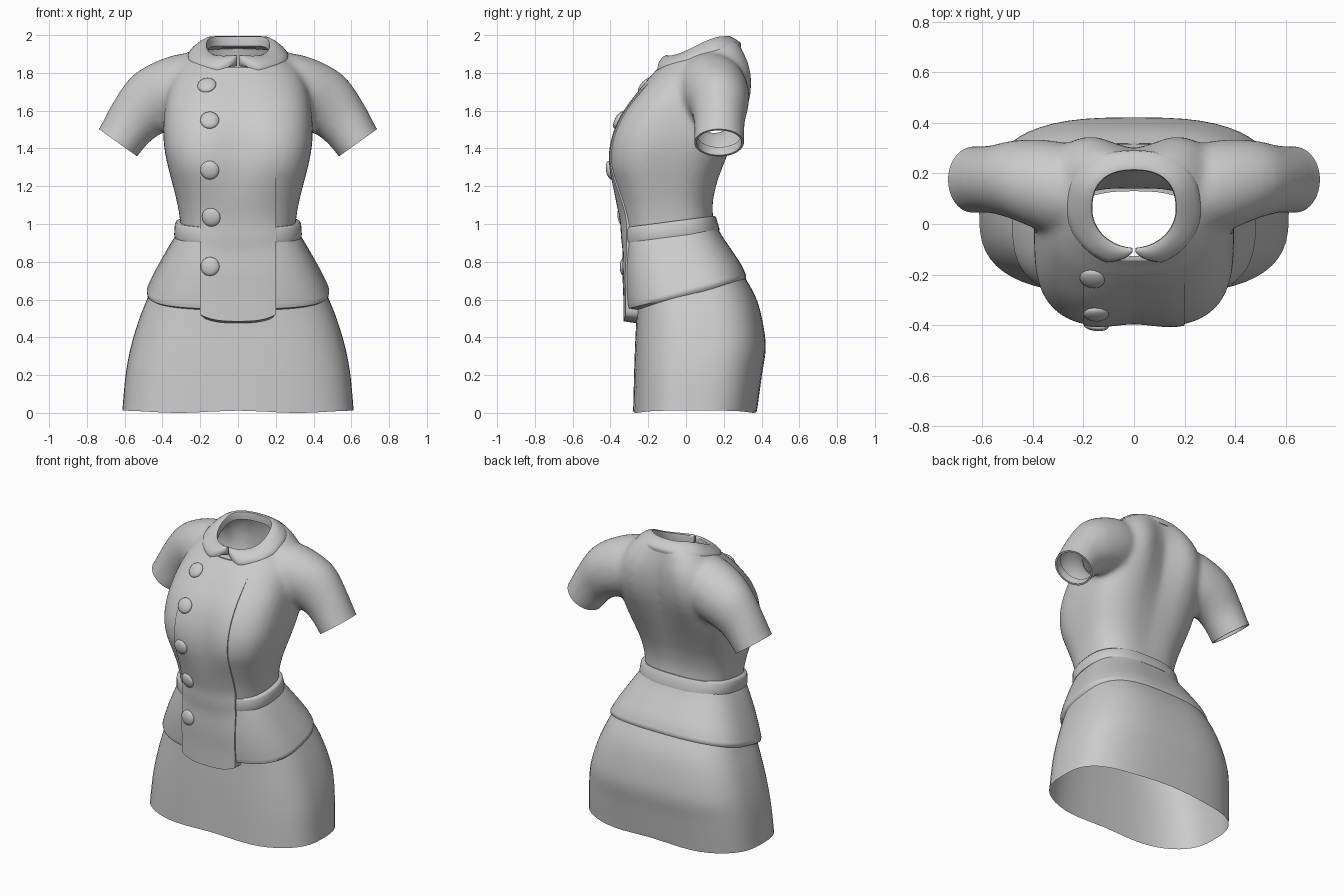
import bpy, bmesh, math
from mathutils import Vector, Matrix
from mathutils.bvhtree import BVHTree

if "Cube" in bpy.data.objects:
    bpy.data.objects.remove(bpy.data.objects["Cube"])

N = 56
cloth = bpy.data.materials.new("grey cloth")
cloth.diffuse_color = (0.6, 0.6, 0.6, 1)
cloth.use_nodes = True
cloth.node_tree.nodes["Principled BSDF"].inputs["Base Color"].default_value = cloth.diffuse_color


def make(name, bm, angle=40, flip_fix=True):
    if flip_fix:
        bmesh.ops.recalc_face_normals(bm, faces=bm.faces[:])
    me = bpy.data.meshes.new(name)
    bm.to_mesh(me)
    bm.free()
    me.materials.append(cloth)
    for p in me.polygons:
        p.use_smooth = True
    me.set_sharp_from_angle(angle=math.radians(angle))
    ob = bpy.data.objects.new(name, me)
    bpy.context.collection.objects.link(ob)
    return ob


def spline(keys, steps=5):
    """Catmull-Rom interpolation of tuples."""
    out = []
    for i in range(len(keys) - 1):
        a, b, c, d = (keys[max(i - 1, 0)], keys[i], keys[i + 1], keys[min(i + 2, len(keys) - 1)])
        for s in range(steps):
            t = s / steps
            out.append([0.5 * (2 * q + (r - p) * t + (2 * p - 5 * q + 4 * r - w) * t * t
                               + (3 * q - p - 3 * r + w) * t ** 3) for p, q, r, w in zip(a, b, c, d)])
    out.append(list(keys[-1]))
    return out


def ring(z, w, yf, yb, tilt=0, bust=0, spine=0, e=2.6):
    """Rounded body section; bust and spine press in the middle of front and back."""
    yc, ry, pts = (yf + yb) / 2, (yb - yf) / 2, []
    for i in range(N):
        t = 2 * math.pi * i / N
        c, s = math.cos(t), math.sin(t)
        x = w * math.copysign(abs(c) ** (2 / e), c)
        y = yc + ry * math.copysign(abs(s) ** (2 / e), s)
        dent = math.exp(-(x / 0.12) ** 2)
        y += dent * (bust if s < 0 else -spine)
        pts.append(Vector((x, y, z + tilt * (y - yc))))
    return pts


def loft(bm, rings, caps=False, closed=True):
    rows = [[bm.verts.new(p) for p in r] for r in rings]
    n = len(rows[0])
    for a, b in zip(rows, rows[1:]):
        for i in range(n if closed else n - 1):
            j = (i + 1) % n
            bm.faces.new((a[i], a[j], b[j], b[i]))
    if caps:
        bm.faces.new(rows[0][::-1])
        bm.faces.new(rows[-1])


# Skirt: open tube with rounded hips
bm = bmesh.new()
loft(bm, [ring(*k, e=2.9) for k in spline([
    (0.005, 0.613, -0.28, 0.375), (0.2, 0.595, -0.275, 0.402), (0.35, 0.567, -0.27, 0.422),
    (0.5, 0.522, -0.263, 0.402), (0.62, 0.474, -0.26, 0.366), (0.74, 0.425, -0.25, 0.298)])])
for v in bm.verts:
    if v.co.z < 0.006:
        v.co.z = 0.006 + 0.006 * math.cos(v.co.x * 10)
make("skirt", bm)

# Peplum: flared lower jacket with a turned-under hem
bm = bmesh.new()
pep = spline([(0.98, 0.30, -0.322, 0.153, 0.12), (0.9, 0.352, -0.325, 0.19, 0.15),
              (0.8, 0.408, -0.328, 0.245, 0.2), (0.71, 0.455, -0.323, 0.293, 0.24),
              (0.65, 0.482, -0.316, 0.317, 0.26)])
pep += [(0.632, 0.481, -0.311, 0.319, 0.26), (0.615, 0.455, -0.255, 0.30, 0.26)]
loft(bm, [ring(*k, e=2.8) for k in pep])
peplum = make("peplum", bm, 60)

# Belt
bm = bmesh.new()
loft(bm, [ring(z, w, yf, yb, 0.13) for z, w, yf, yb in (
    (1.012, 0.298, -0.31, 0.13), (1.012, 0.326, -0.333, 0.153), (1.0, 0.334, -0.337, 0.16),
    (0.945, 0.338, -0.337, 0.176), (0.932, 0.335, -0.333, 0.177), (0.932, 0.30, -0.31, 0.15))])
belt = make("belt", bm, 60)

# Bodice: solid torso and sleeves fused, then opened at neck, cuffs and waist
bm = bmesh.new()
loft(bm, [ring(*k) for k in spline([
    (0.88, 0.30, -0.322, 0.165, 0, 0, 0, 2.6), (1.0, 0.305, -0.337, 0.152, 0, 0, 0.005, 2.6),
    (1.1, 0.32, -0.358, 0.15, 0, 0, 0.01, 2.6), (1.2, 0.344, -0.387, 0.17, 0, 0.01, 0.015, 2.7),
    (1.3, 0.37, -0.413, 0.205, 0, 0.025, 0.02, 2.9), (1.4, 0.39, -0.412, 0.248, 0, 0.03, 0.03, 3),
    (1.5, 0.396, -0.385, 0.295, 0, 0.025, 0.045, 3), (1.6, 0.39, -0.333, 0.338, 0, 0.015, 0.06, 3),
    (1.7, 0.375, -0.264, 0.365, 0.03, 0.01, 0.07, 2.9), (1.8, 0.34, -0.203, 0.362, 0.12, 0, 0.065, 2.7),
    (1.88, 0.275, -0.158, 0.31, 0.28, 0, 0.03, 2.6), (1.93, 0.205, -0.115, 0.26, 0.34, 0, 0, 2.5),
    (1.97, 0.175, -0.09, 0.23, 0.36, 0, 0, 2.5)])], caps=True)
# sleeve keys: centre x, y, z, section direction x, z, half height, half depth
sleeve = spline([(0.16, 0.12, 1.735, 0.12, 0.99, 0.175, 0.16),
                 (0.27, 0.135, 1.715, 0.2, 0.98, 0.19, 0.185),
                 (0.37, 0.155, 1.685, 0.35, 0.94, 0.187, 0.18),
                 (0.475, 0.175, 1.635, 0.5, 0.866, 0.172, 0.156),
                 (0.56, 0.177, 1.545, 0.67, 0.74, 0.145, 0.135),
                 (0.635, 0.175, 1.43, 0.81, 0.58, 0.126, 0.133),
                 (0.683, 0.175, 1.365, 0.81, 0.58, 0.126, 0.133)], 4)
for side in (-1, 1):
    loft(bm, [[Vector((side * (x + ux * h * math.cos(t)), y + d * math.sin(t), z + uz * h * math.cos(t)))
               for t in [2 * math.pi * i / 28 for i in range(28)]]
              for x, y, z, ux, uz, h, d in sleeve], caps=True)
bodice = make("bodice", bm)
mod = bodice.modifiers.new("fuse", 'REMESH')
mod.mode = 'VOXEL'
mod.voxel_size = 0.018
mod = bodice.modifiers.new("soften", 'SMOOTH')
mod.factor = 0.5
mod.iterations = 9
bpy.context.view_layer.update()
fused = bodice.evaluated_get(bpy.context.evaluated_depsgraph_get())
bm = bmesh.new()
bm.from_mesh(fused.to_mesh())
bpy.data.objects.remove(bodice)


def cut(bm, co, no, keep):
    vs = [v for v in bm.verts if keep(v.co)]
    inside = set(vs)
    geom = vs + [e for e in bm.edges if all(v in inside for v in e.verts)]
    geom += [f for f in bm.faces if all(v in inside for v in f.verts)]
    bmesh.ops.bisect_plane(bm, geom=geom, plane_co=co, plane_no=no, clear_outer=True)


cut(bm, (0, 0.07, 1.9), (0, -0.33, 1), lambda c: c.z > 1.7)
cut(bm, (0, 0, 0.95), (0, 0, -1), lambda c: c.z < 1.1)
for side in (-1, 1):
    centre = Vector((side * 0.635, 0.175, 1.43))
    cut(bm, centre, (side * 0.58, 0, -0.81), lambda c: c.x * side > 0.45)
    # narrow turned-in cuff hem
    for scale, slide in ((0.91, 0), (0.97, 0.05)):
        rim = [e for e in bm.edges if e.is_boundary and all(v.co.x * side > 0.45 for v in e.verts)]
        new = bmesh.ops.extrude_edge_only(bm, edges=rim)["geom"]
        for v in new:
            if isinstance(v, bmesh.types.BMVert):
                v.co = centre + (v.co - centre) * scale + Vector((-side * 0.58, 0, 0.81)) * slide
bodice = make("bodice", bm, 50, False)


def tree(*obs):
    vs, fs = [], []
    for ob in obs:
        o = len(vs)
        vs += [v.co.copy() for v in ob.data.vertices]
        fs += [[i + o for i in p.vertices] for p in ob.data.polygons]
    return BVHTree.FromPolygons(vs, fs)


# Front placket: panel laid over the bodice, belt and peplum, sinking in under the collar
front = tree(bodice, belt, peplum)
rows, cols = 56, 17
xs = [-0.2 + 0.4 * i / (cols - 1) for i in range(cols)]
grid = []
for r in range(rows):
    line = []
    for x in xs:
        low = 0.485 + 0.035 * (abs(x) / 0.2) ** 3
        high = 1.825 + 0.02 * (x / 0.2) ** 2
        z = low + (high - low) * r / (rows - 1)
        hit = front.ray_cast(Vector((x, -1, max(z, 0.63))), Vector((0, 1, 0)))[0]
        lift = 0.009 * min(1, max(-0.5, (1.8 - z) / 0.15))
        line.append(Vector((x, (hit.y if hit else -0.13) - lift, z)))
    grid.append(line)
for _ in range(4):
    ys = [[p.y for p in line] for line in grid]
    for r in range(1, rows - 1):
        for c in range(cols):
            grid[r][c].y = (ys[r - 1][c] + 2 * ys[r][c] + ys[r + 1][c]) / 4
bm = bmesh.new()
loft(bm, grid, closed=False)
new = bmesh.ops.extrude_edge_only(bm, edges=[e for e in bm.edges if e.is_boundary])["geom"]
for v in new:
    if isinstance(v, bmesh.types.BMVert):
        v.co.y += 0.02 if v.co.z > 0.58 else 0.07
        if v.co.z < 0.58 and abs(v.co.x) < 0.199:
            v.co.z -= 0.01
placket = make("placket", bm, 60)

# Buttons: flattened domes facing along the placket surface
panel = tree(placket)
for i, (x, z) in enumerate(((-0.165, 1.735), (-0.15, 1.55), (-0.15, 1.285), (-0.142, 1.035), (-0.148, 0.775))):
    hit, normal = panel.ray_cast(Vector((x, -1, z)), Vector((0, 1, 0)))[:2]
    if normal.y > 0:
        normal = -normal
    turn = normal.to_track_quat('Z', 'Y').to_matrix().to_4x4()
    bm = bmesh.new()
    bmesh.ops.create_uvsphere(bm, u_segments=20, v_segments=10, radius=1,
                              matrix=Matrix.Translation(hit) @ turn @ Matrix.Diagonal((0.05, 0.05, 0.02, 1)))
    make("button_%d" % (i + 1), bm, 60)

# Collar: rounded flat collar, sloping forward, boxy at the nape, with a notch at the front
bm = bmesh.new()
profile = ((-0.02, -0.05), (-0.03, -0.015), (0.0, 0.0), (0.2, 0.008), (0.5, 0.01),
           (0.8, 0.01), (0.96, 0.006), (1.0, -0.008), (0.95, -0.026), (0.3, -0.05))
sections = []
for i in range(97):
    t = 0.03 + (2 * math.pi - 0.06) * i / 96
    d = min(t, 2 * math.pi - t)
    reach = min(1, d / 0.42) ** 0.65
    c, s = math.cos(t), math.sin(t)
    boxy = 1 + 0.06 * math.sin(2 * t) ** 2 if c < 0 else 1
    sec = []
    for u, lift in profile:
        k = u * (0.05 + 0.95 * reach)
        y = 0.06 - (0.155 + 0.077 * k) * c * boxy
        x = -(0.168 + 0.099 * k) * s * boxy
        rise = min(1, max(0, (y + 0.1) / 0.3))
        inner = 1.887 + 0.106 * rise * rise * (3 - 2 * rise)
        outer = 1.87 + 0.28 * y
        sec.append(Vector((x, y, inner + (outer - inner) * max(k, 0) ** 1.4 + lift)))
    sections.append(sec)
loft(bm, sections, caps=True)
make("collar", bm, 55)
